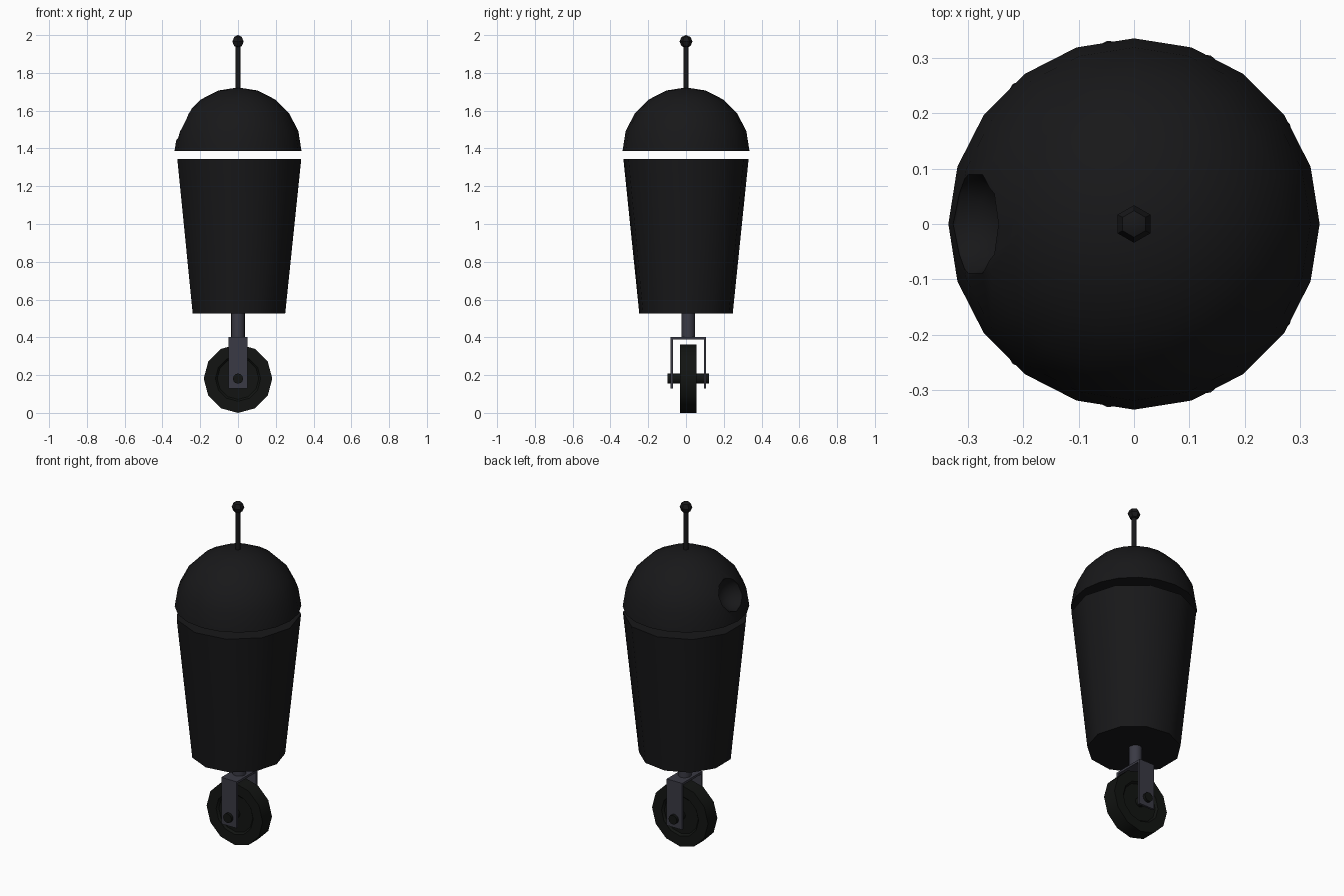
import bpy, bmesh
from math import sin, cos, pi, radians
from mathutils import Matrix

if "Cube" in bpy.data.objects:
    bpy.data.objects.remove(bpy.data.objects["Cube"])


def material(name, rgb):
    m = bpy.data.materials.new(name)
    m.diffuse_color = (*rgb, 1)
    m.use_nodes = True
    m.node_tree.nodes["Principled BSDF"].inputs["Base Color"].default_value = m.diffuse_color
    return m


BLACK = material("black shell", (0.009, 0.009, 0.010))
RUBBER = material("dark rubber", (0.006, 0.007, 0.006))
STEEL = material("dark steel", (0.042, 0.042, 0.058))


def finish(bm, name, mat, angle=40):
    bmesh.ops.recalc_face_normals(bm, faces=bm.faces)
    me = bpy.data.meshes.new(name)
    bm.to_mesh(me)
    bm.free()
    ob = bpy.data.objects.new(name, me)
    bpy.context.collection.objects.link(ob)
    me.materials.append(mat)
    smooth(ob, angle)
    return ob


def smooth(ob, angle=40):
    bpy.ops.object.select_all(action='DESELECT')
    ob.select_set(True)
    bpy.context.view_layer.objects.active = ob
    bpy.ops.object.shade_smooth_by_angle(angle=radians(angle))


def lathe(name, profile, n, mat, matrix=Matrix(), phase=0.0, angle=40):
    """Revolve (radius, height) points about z; both ends are closed."""
    bm = bmesh.new()
    rings = []
    for r, z in profile:
        if r < 1e-6:
            rings.append([bm.verts.new((0, 0, z))] * n)
        else:
            rings.append([bm.verts.new((r * cos(phase + 2 * pi * i / n),
                                        r * sin(phase + 2 * pi * i / n), z)) for i in range(n)])
    for a, b in zip(rings, rings[1:]):
        for i in range(n):
            j = (i + 1) % n
            bm.faces.new(list(dict.fromkeys((a[i], a[j], b[j], b[i]))))
    for ring in (rings[0], rings[-1]):
        if ring[0] is not ring[1]:
            bm.faces.new(ring)
    bm.transform(matrix)
    return finish(bm, name, mat, angle)


def arc(r, z, start, end, steps):
    """Sphere profile between two latitudes in degrees."""
    lat = [radians(start + (end - start) * i / steps) for i in range(steps + 1)]
    return [(r * cos(t), z + r * sin(t)) for t in lat]


# Tapered body and floating dome head
lathe("body", [(0.25, 0.527), (0.335, 1.345)], 11, BLACK)
R, BASE = 0.336, 1.387
head = lathe("head", arc(R, BASE, 0, 90, 5), 20, BLACK)

# Round eye dish scooped from the head
tilt = radians(26)
place = (Matrix.Translation((-0.35 * cos(tilt), 0, BASE + 0.35 * sin(tilt)))
         @ Matrix.Rotation(tilt - pi / 2, 4, 'Y'))
cutter = lathe("eye_cutter", arc(0.1, 0, -90, 90, 8), 10, BLACK, place)
cutter.hide_render = True
mod = head.modifiers.new("eye", 'BOOLEAN')
mod.operation = 'DIFFERENCE'
mod.solver = 'EXACT'
mod.object = cutter
bpy.context.view_layer.objects.active = head
bpy.ops.object.modifier_apply(modifier="eye")
bpy.data.objects.remove(cutter)
smooth(head)

# Antenna
lathe("antenna_rod", [(0.014, 1.70), (0.014, 1.95)], 8, BLACK, angle=50)
lathe("antenna_tip", arc(0.034, 1.966, -90, 90, 4), 6, BLACK, phase=pi / 2, angle=30)

# Caster stem
CY, CZ = 0.012, 0.1815
lathe("stem", [(0.036, 0.395), (0.036, 0.54)], 16, STEEL, Matrix.Translation((0, CY, 0)))

# Caster fork: a bent strip, U-shaped in profile
W, T, TOP, LOW = 0.095, 0.013, 0.402, 0.13
half = [(W - T, TOP - T), (W - T, LOW), (W, LOW), (W, TOP)]
outline = half + [(-y, z) for y, z in reversed(half)]
bm = bmesh.new()
face = bm.faces.new([bm.verts.new((-0.05, CY + y, z)) for y, z in outline])
ext = bmesh.ops.extrude_face_region(bm, geom=[face])
bmesh.ops.translate(bm, vec=(0.1, 0, 0),
                    verts=[v for v in ext["geom"] if isinstance(v, bmesh.types.BMVert)])
finish(bm, "fork", STEEL, 30)

# Wheel with shallow side recesses, and its axle
hub = Matrix.Translation((0, CY, CZ)) @ Matrix.Rotation(pi / 2, 4, 'X')
side = [(0.11, 0.032), (0.12, 0.043), (CZ, 0.043)]
lathe("wheel", [(r, -z) for r, z in side] + side[::-1], 12, RUBBER, hub)
lathe("axle", [(0.027, -0.111), (0.027, 0.111)], 12, RUBBER, hub)
